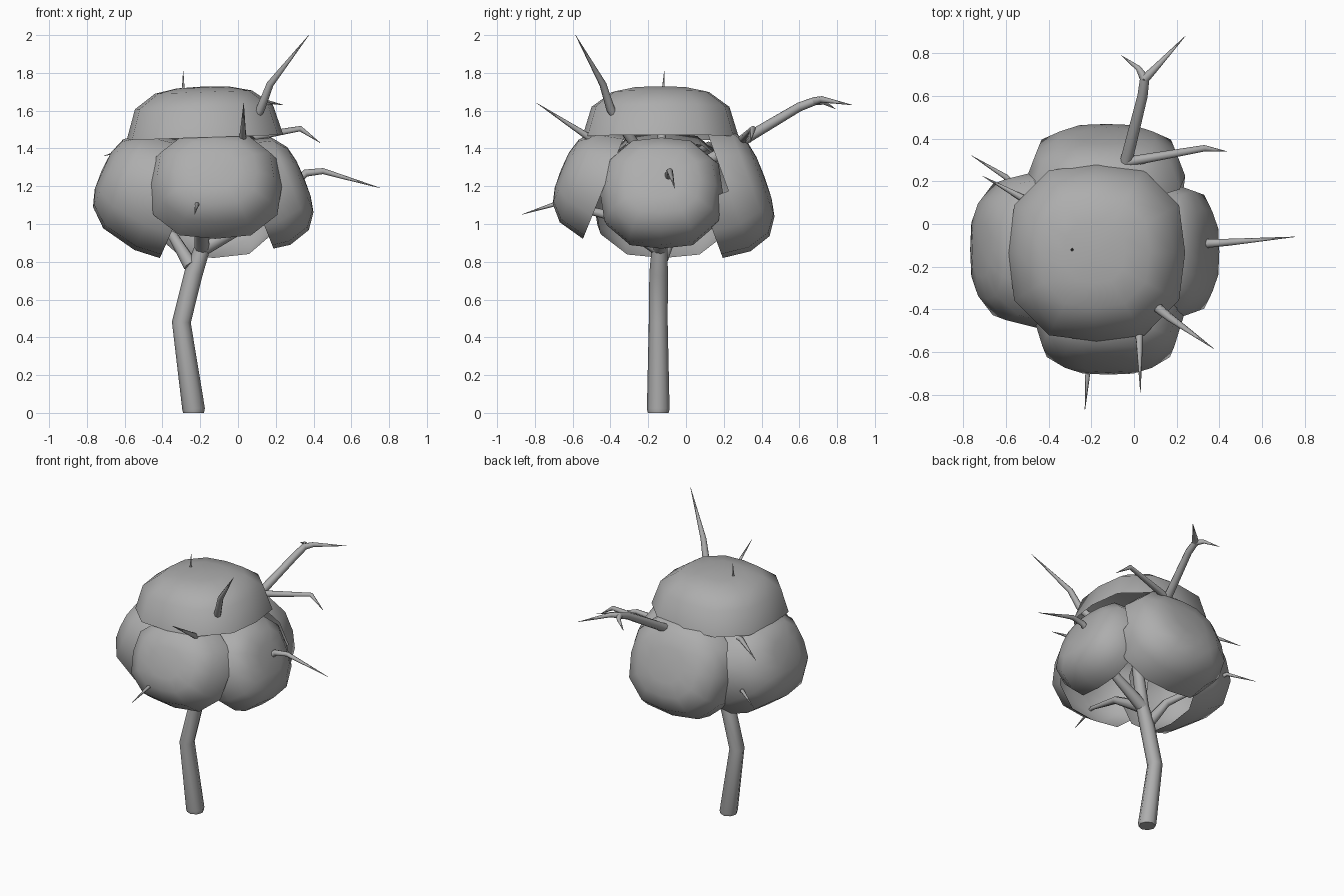
import bpy, bmesh
from math import radians, tau, sin, atan2
from mathutils import Matrix, Vector

cube = bpy.data.objects.get("Cube")
if cube:
    bpy.data.objects.remove(cube, do_unlink=True)

grey = bpy.data.materials.new("plain grey")
grey.use_nodes = True
colour = (0.42, 0.42, 0.42, 1)
grey.diffuse_color = colour
grey.node_tree.nodes["Principled BSDF"].inputs["Base Color"].default_value = colour


def add_mesh(name, mesh):
    obj = bpy.data.objects.new(name, mesh)
    bpy.context.collection.objects.link(obj)
    mesh.materials.clear()
    mesh.materials.append(grey)
    mesh.shade_smooth()
    return obj


# Open leaf shells: a flattened dome profile, spun, squared a little and aimed outward.
# A curl continues the lower rim back under the crown.
DOME = [(1, 0), (0.88, 0.6), (0.62, 0.89), (0.34, 0.98), (0, 1)]


def leaf_shell(name, centre, azimuth, tilt, tall, wide, depth, curl=0):
    bm = bmesh.new()
    profile = ([(0.95, -curl / depth)] if curl else []) + DOME
    verts = [bm.verts.new((r, 0, h)) for r, h in profile]
    edges = [bm.edges.new(pair) for pair in zip(verts, verts[1:])]
    bmesh.ops.spin(bm, geom=verts + edges, cent=(0, 0, 0), axis=(0, 0, 1),
                   angle=tau, steps=12, use_merge=True)
    bmesh.ops.remove_doubles(bm, verts=bm.verts, dist=0.001)
    for face in bm.faces:
        face.normal_update()
        if face.normal.dot(face.calc_center_median()) < 0:
            face.normal_flip()
    upper_curl = [f for f in bm.faces
                  if f.calc_center_median().z < 0 and f.calc_center_median().x < 0.1]
    bmesh.ops.delete(bm, geom=upper_curl, context='FACES')
    for vert in bm.verts:
        corner = 1 + 0.1 * sin(2 * atan2(vert.co.y, vert.co.x)) ** 2
        vert.co.x *= corner
        vert.co.y *= corner
    aim = Matrix.Rotation(radians(azimuth), 4, 'Z') @ Matrix.Rotation(radians(90 - tilt), 4, 'Y')
    size = Matrix.Diagonal((tall, wide, depth, 1))
    bm.transform(Matrix.Translation(Vector(centre)) @ aim @ size)
    mesh = bpy.data.meshes.new(name)
    bm.to_mesh(mesh)
    bm.free()
    add_mesh(name, mesh)


leaf_shell("top_leaf_shell", (-0.175, -0.135, 1.458), 0, 92, 0.415, 0.415, 0.27)
leaf_shell("front_leaf_shell", (-0.12, -0.435, 1.195), -90, 22, 0.295, 0.352, 0.245)
leaf_shell("left_leaf_shell", (0.165, -0.13, 1.168), 0, 22, 0.30, 0.325, 0.20, 0.09)
leaf_shell("back_leaf_shell", (-0.13, 0.225, 1.175), 90, 20, 0.34, 0.37, 0.205, 0.15)
leaf_shell("right_leaf_shell", (-0.42, -0.12, 1.15), 180, 24, 0.315, 0.375, 0.33, 0.14)


# Tapered wood tubes: each point is x, y, z, radius
def limb(name, points):
    curve = bpy.data.curves.new(name, 'CURVE')
    curve.dimensions = '3D'
    curve.bevel_depth = 1
    curve.bevel_resolution = 2
    curve.use_fill_caps = True
    spline = curve.splines.new('POLY')
    spline.points.add(len(points) - 1)
    for point, (x, y, z, r) in zip(spline.points, points):
        point.co = (x, y, z, 1)
        point.radius = r
    temp = bpy.data.objects.new(name, curve)
    bpy.context.collection.objects.link(temp)
    graph = bpy.context.evaluated_depsgraph_get()
    mesh = bpy.data.meshes.new_from_object(temp.evaluated_get(graph))
    bpy.data.objects.remove(temp, do_unlink=True)
    obj = add_mesh(name, mesh)
    bpy.context.view_layer.objects.active = obj
    obj.select_set(True)
    bpy.ops.object.shade_smooth_by_angle(angle=radians(50))
    obj.select_set(False)


HUB = (-0.19, -0.14, 0.87, 0.042)
CROWN = (-0.12, -0.12, 1.2, 0.035)
FORK = (0.05, 0.68, 1.65, 0.022)

limb("trunk", [(-0.235, -0.147, 0, 0.055), (-0.235, -0.147, 0.02, 0.06),
               (-0.30, -0.147, 0.48, 0.05), (-0.235, -0.145, 0.74, 0.049), HUB, CROWN])

# Branches whose tips poke through the leaves
limb("top_branch", [CROWN, (-0.26, -0.13, 1.5, 0.02), (-0.29, -0.12, 1.72, 0.007),
                    (-0.29, -0.115, 1.81, 0.001)])
limb("upper_front_branch", [CROWN, (0.12, -0.40, 1.61, 0.023), (0.17, -0.44, 1.74, 0.019),
                            (0.375, -0.585, 2.0, 0.001)])
limb("front_branch", [CROWN, (0.025, -0.50, 1.45, 0.02), (0.03, -0.79, 1.64, 0.001)])
limb("lower_front_branch", [HUB, (-0.2, -0.42, 1.05, 0.025), (-0.215, -0.68, 1.11, 0.013),
                            (-0.23, -0.87, 1.05, 0.001)])
limb("left_branch", [HUB, (0.05, -0.12, 1.0, 0.03), (0.36, -0.09, 1.27, 0.02),
                     (0.45, -0.085, 1.28, 0.016), (0.755, -0.06, 1.19, 0.001)])
limb("back_branch", [CROWN, (-0.04, 0.28, 1.43, 0.029), (0.04, 0.60, 1.62, 0.024), FORK])
limb("back_left_twig", [FORK, (0.09, 0.72, 1.66, 0.017), (0.24, 0.88, 1.63, 0.001)])
limb("back_right_twig", [FORK, (0.02, 0.73, 1.645, 0.013), (-0.06, 0.79, 1.61, 0.001)])
limb("side_twig", [(-0.04, 0.29, 1.44, 0.024), (0.33, 0.355, 1.505, 0.015),
                   (0.435, 0.34, 1.43, 0.001)])
limb("right_branch", [(-0.25, -0.147, 0.78, 0.04), (-0.34, -0.08, 0.93, 0.028),
                      (-0.60, 0.22, 1.11, 0.013), (-0.76, 0.32, 1.07, 0.001)])
limb("upper_right_branch", [CROWN, (-0.35, 0.03, 1.36, 0.026), (-0.52, 0.12, 1.42, 0.017),
                            (-0.71, 0.225, 1.36, 0.001)])
